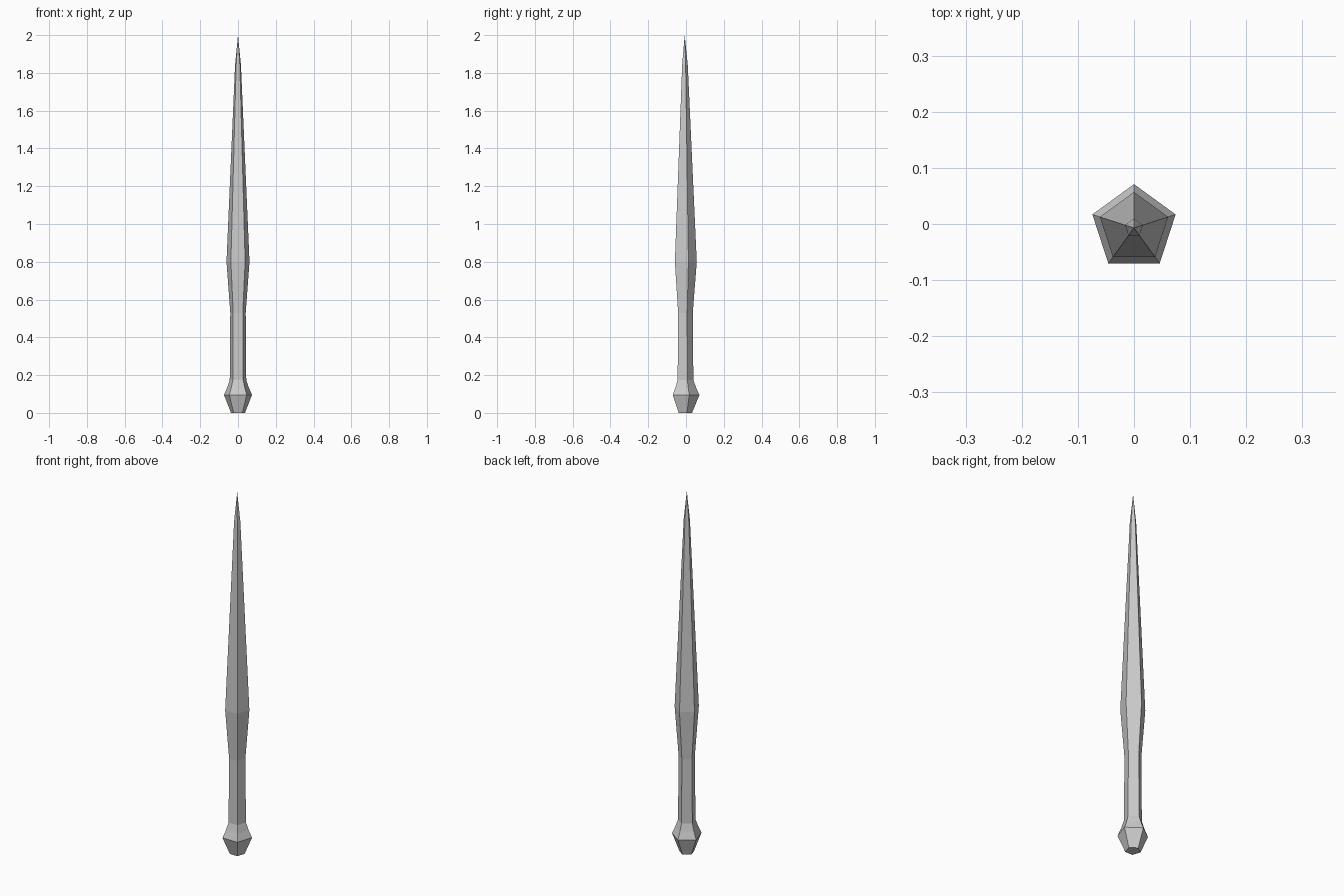
import bpy, bmesh
from math import cos, sin, pi

if "Cube" in bpy.data.objects:
    bpy.data.objects.remove(bpy.data.objects["Cube"])

SIDES = 5
AXIS_Y = -0.007  # pentagon axis offset so the bounds are centred on y

# (z, radius) rings from the base up
PROFILE = [
    (0.0, 0.039), (0.095, 0.078),                    # pommel
    (0.135, 0.060), (0.175, 0.046), (0.53, 0.043),   # grip
    (0.80, 0.064), (1.84, 0.0165),                   # blade
]
TIP_Z = 2.0


def ring(bm, z, r):
    angles = [pi / 2 + 2 * pi * i / SIDES for i in range(SIDES)]
    return [bm.verts.new((r * cos(a), AXIS_Y + r * sin(a), z)) for a in angles]


bm = bmesh.new()
rings = [ring(bm, z, r) for z, r in PROFILE]

# Flat base, faceted walls and pointed tip
bm.faces.new(rings[0][::-1])
tip = bm.verts.new((0, AXIS_Y, TIP_Z))
for i in range(SIDES):
    j = (i + 1) % SIDES
    for low, high in zip(rings, rings[1:]):
        bm.faces.new((low[i], low[j], high[j], high[i]))
    bm.faces.new((rings[-1][i], rings[-1][j], tip))

bmesh.ops.recalc_face_normals(bm, faces=bm.faces)
mesh = bpy.data.meshes.new("spike_blade")
bm.to_mesh(mesh)
bm.free()
bpy.context.collection.objects.link(bpy.data.objects.new("spike_blade", mesh))
